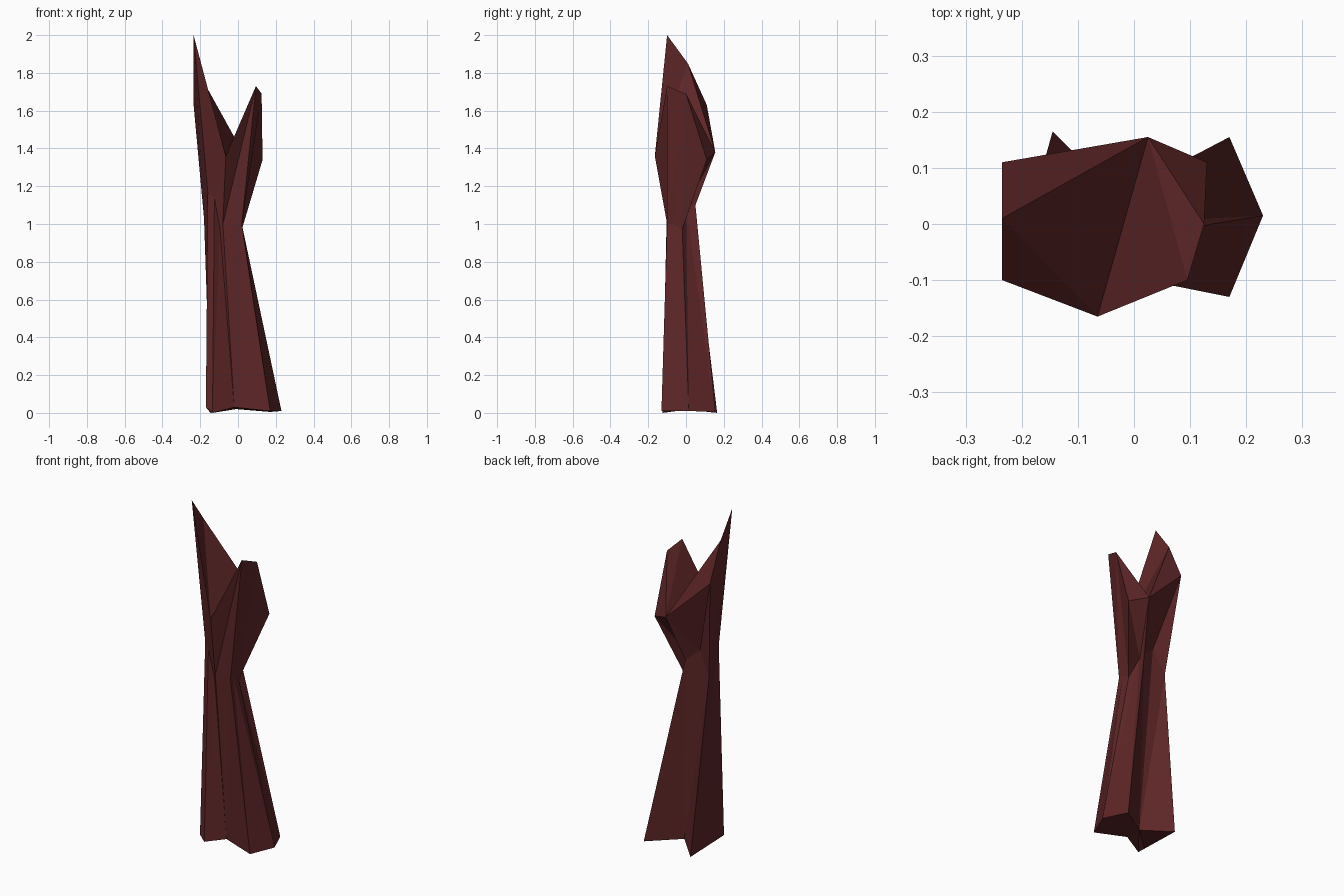
import bpy
import bmesh

cube = bpy.data.objects.get("Cube")
if cube:
    bpy.data.objects.remove(cube, do_unlink=True)

# Dark red stone
stone = bpy.data.materials.new("dark red stone")
stone.use_nodes = True
colour = (0.11, 0.019, 0.02, 1)
stone.diffuse_color = colour
stone.node_tree.nodes["Principled BSDF"].inputs["Base Color"].default_value = colour

bm = bmesh.new()


def ring(points):
    return [bm.verts.new(p) for p in points]


# Foot outline: a notched star, counter-clockwise from the front right corner
foot = ring([(.17, -.13, .01), (.23, .015, .01), (.17, .155, .005), (-.01, .03, .02),
             (-.145, .165, 0), (-.17, -.115, .03), (-.135, -.125, 0), (-.02, -.08, .03)])

# Narrow creased waist
waist = ring([(.02, -.1, 1), (.02, -.07, 1), (.02, -.02, .97), (-.04, 0, 1.1),
              (-.03, .05, 1.1), (-.11, .025, 1.17), (-.18, .04, 1.03), (-.16, -.08, 1.17),
              (-.125, -.1, 1.14), (-.095, -.085, .97), (-.08, -.1, 1)])

# Forked crown
short_front, short_mid, short_back, valley_back, tall_back, tall_mid, tall_tip, valley_front = ring(
    [(.095, -.1, 1.73), (.125, 0, 1.69), (.13, .11, 1.34), (.025, .155, 1.38),
     (-.235, .11, 1.63), (-.235, .01, 1.85), (-.235, -.1, 2), (-.065, -.165, 1.36)])


def bridge(lower, upper):
    """Join two matched loops; repeated corners collapse to triangles."""
    for i in range(len(lower)):
        j = (i + 1) % len(lower)
        corners = [lower[i], lower[j], upper[j], upper[i]]
        bm.faces.new(list(dict.fromkeys(corners)))


# Lower shaft and flaring upper shaft
bridge([foot[int(i)] for i in "01123345677"], waist)
bridge(waist, [short_front, short_mid, short_mid, short_back, valley_back, valley_back,
               tall_back, tall_tip, valley_front, valley_front, valley_front])

# Broken top faces and underside
for face in ([short_front, short_mid, valley_back, valley_front],
             [short_mid, short_back, valley_back],
             [valley_back, tall_back, tall_mid],
             [valley_back, tall_mid, valley_front],
             [tall_mid, tall_tip, valley_front],
             [tall_tip, tall_mid, tall_back],
             foot[::-1]):
    bm.faces.new(face)

bmesh.ops.triangulate(bm, faces=bm.faces[:], quad_method='FIXED', ngon_method='BEAUTY')
bmesh.ops.recalc_face_normals(bm, faces=bm.faces[:])

mesh = bpy.data.meshes.new("stone_spire")
bm.to_mesh(mesh)
bm.free()
mesh.materials.append(stone)
spire = bpy.data.objects.new("stone_spire", mesh)
bpy.context.collection.objects.link(spire)
